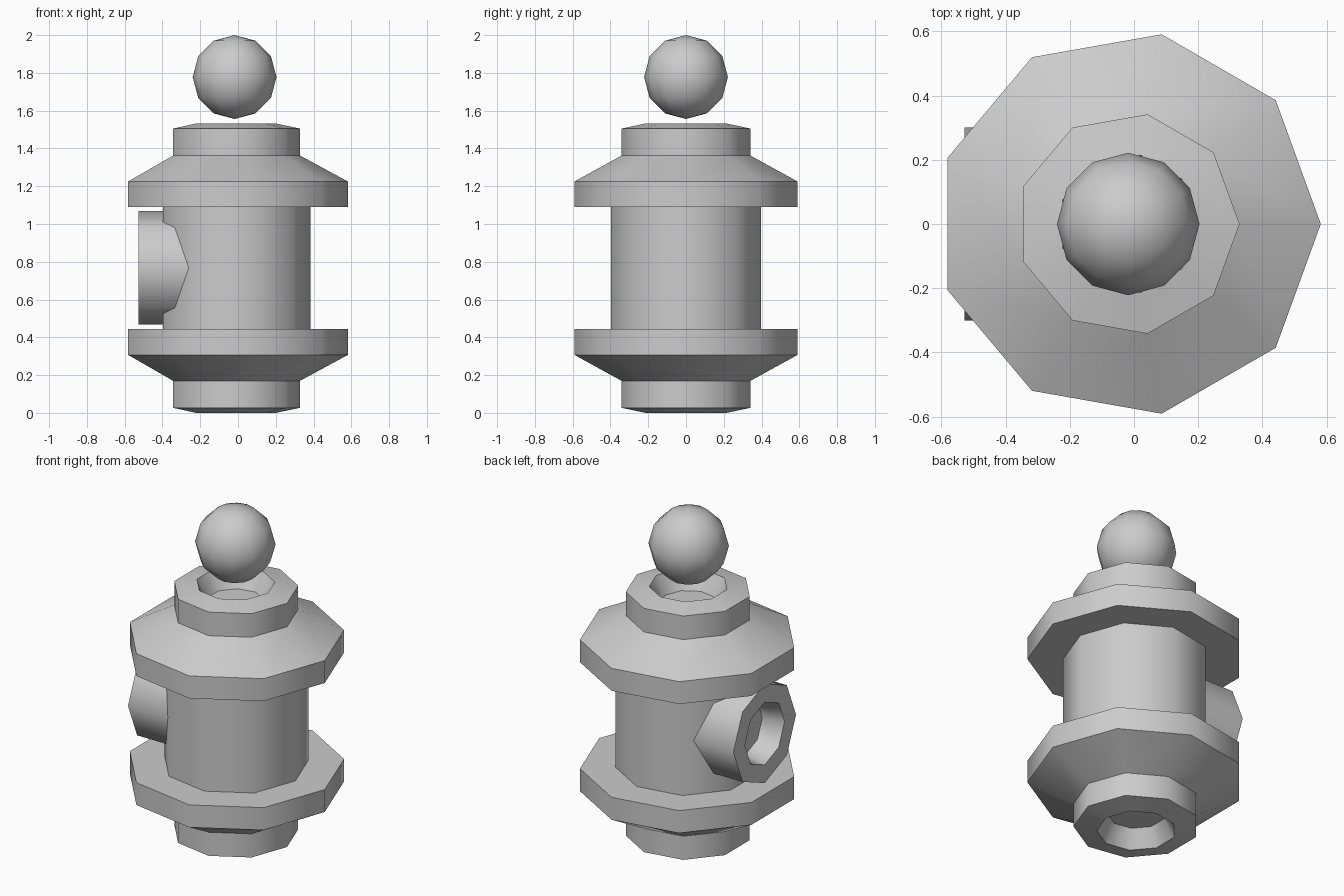
import bpy, bmesh, math

if "Cube" in bpy.data.objects:
    bpy.data.objects.remove(bpy.data.objects["Cube"])

CX = -0.018      # axis of the turned parts
MID = 0.766      # mirror height of the body


def finish(obj, angle):
    bpy.ops.object.select_all(action='DESELECT')
    obj.select_set(True)
    bpy.context.view_layer.objects.active = obj
    bpy.ops.object.shade_smooth_by_angle(angle=math.radians(angle))


def lathe(name, profile, sides, location, rotation=(0, 0, 0), angle=44):
    """Turn a (radius, height) profile around local z, capping both ends."""
    bm = bmesh.new()
    rings = []
    for r, z in profile:
        rings.append([bm.verts.new((r * math.cos(2 * math.pi * i / sides),
                                    r * math.sin(2 * math.pi * i / sides), z))
                      for i in range(sides)])
    for a, b in zip(rings, rings[1:]):
        for i in range(sides):
            j = (i + 1) % sides
            bm.faces.new((a[i], a[j], b[j], b[i]))
    bm.faces.new(rings[0][::-1])
    bm.faces.new(rings[-1])
    bmesh.ops.recalc_face_normals(bm, faces=bm.faces)
    mesh = bpy.data.meshes.new(name)
    bm.to_mesh(mesh)
    bm.free()
    obj = bpy.data.objects.new(name, mesh)
    bpy.context.collection.objects.link(obj)
    obj.location, obj.rotation_euler = location, rotation
    finish(obj, angle)
    return obj


# Body: upper half profile, mirrored downward (column, flange, cone, neck, recess)
upper = [(0.403, 0.323), (0.60, 0.323), (0.60, 0.459), (0.347, 0.596),
         (0.347, 0.739), (0.218, 0.766), (0.16, 0.66)]
lower = [(r, -z) for r, z in reversed(upper)]
lathe("body", lower + upper, 9, (CX, 0, MID))

# Side outlet: eight-sided stub pointing to -x with a recessed mouth
outlet = [(0.30, 0.20), (0.30, 0.528), (0.19, 0.528), (0.16, 0.40)]
lathe("side_outlet", outlet, 8, (0, 0, 0.768), (0, -math.pi / 2, 0), 46)

# Ball floating just above the neck
bpy.ops.mesh.primitive_uv_sphere_add(segments=12, ring_count=6, radius=0.222,
                                     location=(CX, 0, 1.778))
ball = bpy.context.object
ball.name = "top_ball"
finish(ball, 44)
